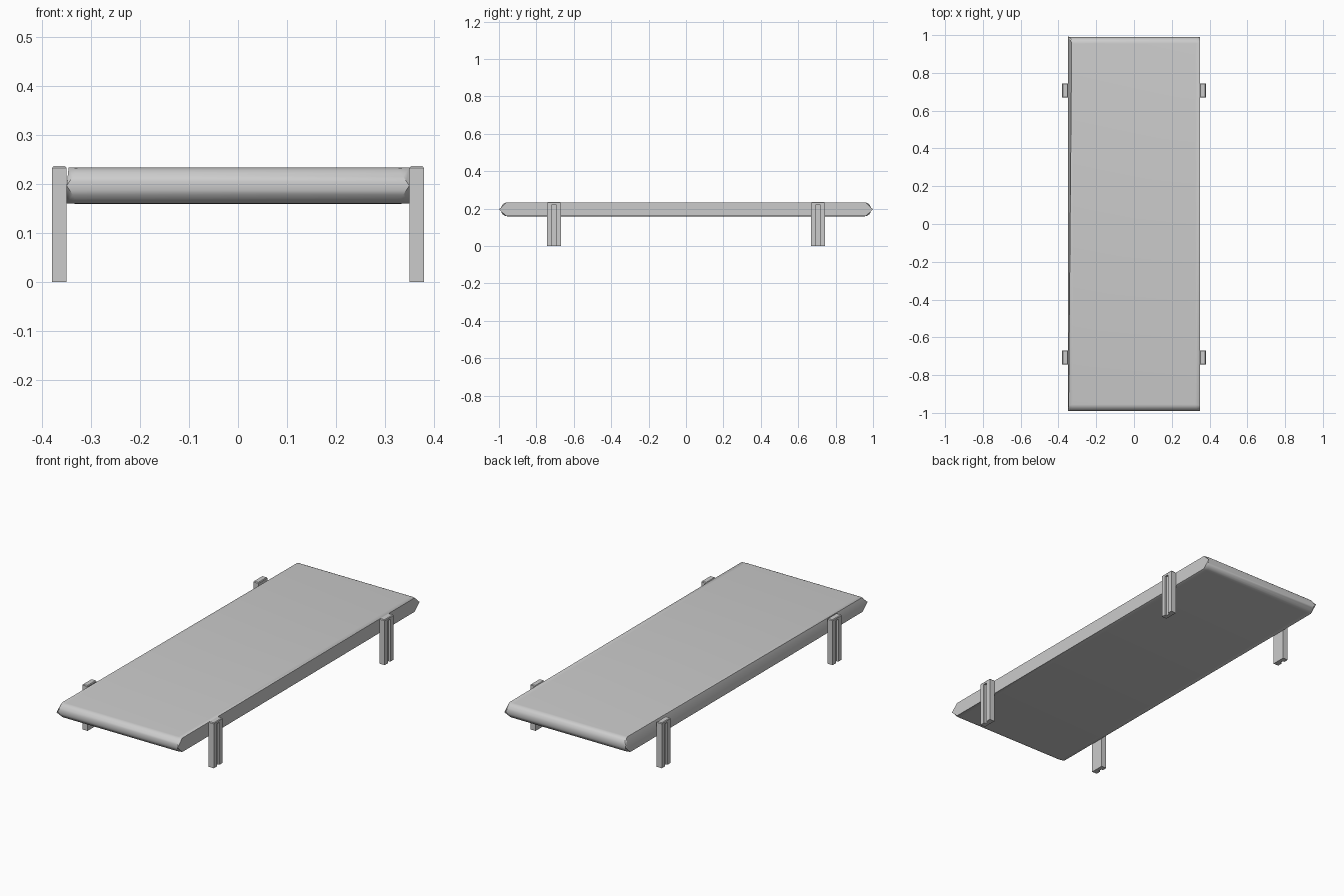
import bpy
import bmesh
import math

cube = bpy.data.objects.get("Cube")
if cube:
    bpy.data.objects.remove(cube, do_unlink=True)

GREY = (0.6, 0.6, 0.6, 1.0)
grey = bpy.data.materials.new("plain grey")
grey.use_nodes = True
grey.diffuse_color = GREY
grey.node_tree.nodes["Principled BSDF"].inputs["Base Color"].default_value = GREY

TOP, MID, BOTTOM, HALF_W = 0.233, 0.196, 0.16, 0.35


def finish(bm, name):
    bmesh.ops.recalc_face_normals(bm, faces=bm.faces[:])
    mesh = bpy.data.meshes.new(name)
    bm.to_mesh(mesh)
    bm.free()
    mesh.materials.append(grey)
    obj = bpy.data.objects.new(name, mesh)
    bpy.context.collection.objects.link(obj)
    return obj


# Slab: rolled ends, folded corners and a slim chamfer along one long side
bm = bmesh.new()
STEPS = 12
HALF = STEPS // 2
roll, top, tip, low = {}, {}, {}, {}
for end in (-1, 1):
    for side in (-1, 1):
        key = (end, side)
        inset = 0 if side > 0 else (0.02 if end > 0 else 0.004)
        top[key] = bm.verts.new((side * (HALF_W - inset), end * 0.96, TOP))
        tip[key] = bm.verts.new((side * HALF_W, end, MID))
        low[key] = bm.verts.new((side * HALF_W, end * 0.96, BOTTOM))
        roll[key] = []
        for i in range(STEPS + 1):
            a = math.pi * i / STEPS
            y = end * (0.955 + 0.035 * math.sin(a))
            z = MID + (TOP - MID) * math.cos(a)
            x = side * (HALF_W - 0.025 * abs(math.cos(a)))
            roll[key].append(bm.verts.new((x, y, z)))
        # Folded corner between the roll and the side
        r = roll[key]
        for i in range(STEPS):
            bm.faces.new((top[key] if i < HALF else low[key], r[i], r[i + 1]))
        bm.faces.new((top[key], r[HALF], tip[key]))
        bm.faces.new((low[key], tip[key], r[HALF]))
    for i in range(STEPS):
        a, b = roll[end, -1], roll[end, 1]
        bm.faces.new((a[i], b[i], b[i + 1], a[i + 1]))

for edge, i in ((top, 0), (low, STEPS)):
    bm.faces.new((roll[-1, -1][i], roll[-1, 1][i], edge[-1, 1], edge[1, 1],
                  roll[1, 1][i], roll[1, -1][i], edge[1, -1], edge[-1, -1]))
for side in (-1, 1):
    for edge in (top, low):
        bm.faces.new((tip[-1, side], tip[1, side], edge[1, side], edge[-1, side]))
slab = finish(bm, "slab")
bpy.ops.object.select_all(action="DESELECT")
slab.select_set(True)
bpy.context.view_layer.objects.active = slab
bpy.ops.object.shade_smooth_by_angle(angle=math.radians(25))


def prism(bm, outline, z0, z1):
    base = bm.faces.new([bm.verts.new((x, y, z0)) for x, y in outline])
    new = bmesh.ops.extrude_face_region(bm, geom=[base], use_keep_orig=True)
    verts = [v for v in new["geom"] if isinstance(v, bmesh.types.BMVert)]
    bmesh.ops.translate(bm, vec=(0, 0, z1 - z0), verts=verts)
    return verts


# Legs: posts with a groove down the outer face and a bevelled cap
def leg(name, sx, sy):
    inner, outer, groove = HALF_W, 0.38, 0.37
    h, g = 0.037, 0.011
    cx, cy = sx * (inner + outer) / 2, sy * 0.706

    def place(points):
        return [(sx * x, cy + y) for x, y in points]

    bm = bmesh.new()
    prism(bm, place([(inner, -h), (outer, -h), (outer, -g), (groove, -g),
                     (groove, g), (outer, g), (outer, h), (inner, h)]), 0, 0.222)
    box = place([(inner, -h), (outer, -h), (outer, h), (inner, h)])
    prism(bm, box, 0.222, 0.232)
    for v in prism(bm, box, 0.232, 0.236):
        v.co.x = cx + (v.co.x - cx) * 0.8
        v.co.y = cy + (v.co.y - cy) * 0.92
    finish(bm, name)


for sx, side in ((-1, "right"), (1, "left")):
    for sy, end in ((-1, "front"), (1, "back")):
        leg(f"{end}_{side}_leg", sx, sy)
